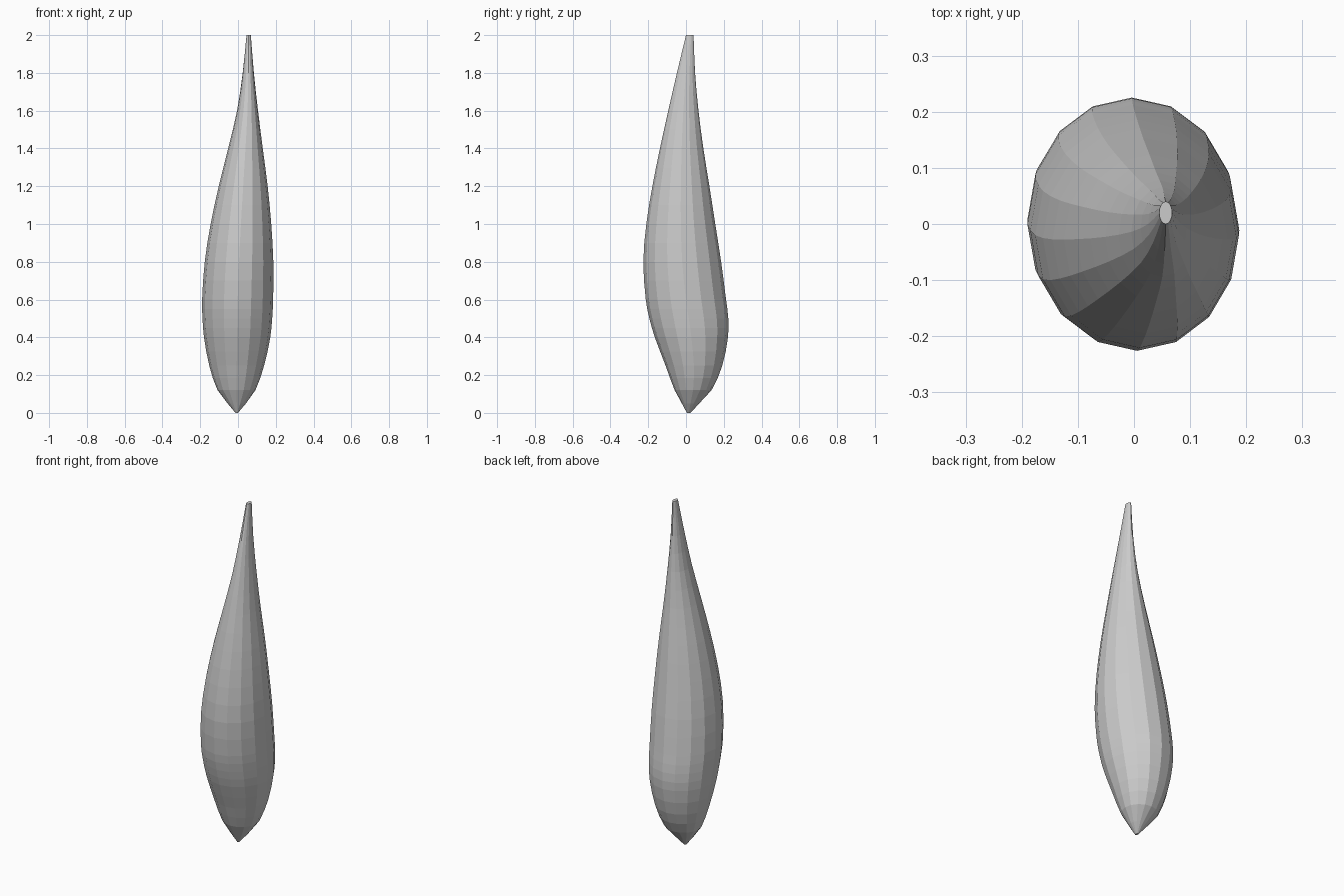
import bpy, bmesh, math

if "Cube" in bpy.data.objects:
    bpy.data.objects.remove(bpy.data.objects["Cube"])

SIDES = 16
# cross-sections: height, left x, right x, front y, back y
SECTIONS = [
    (0.00, -0.013, 0.000, 0.005, 0.024),
    (0.05, -0.055, 0.042, -0.022, 0.070),
    (0.12, -0.108, 0.092, -0.060, 0.135),
    (0.25, -0.152, 0.138, -0.108, 0.192),
    (0.40, -0.180, 0.171, -0.165, 0.222),
    (0.50, -0.188, 0.181, -0.194, 0.224),
    (0.60, -0.190, 0.186, -0.213, 0.212),
    (0.80, -0.176, 0.187, -0.226, 0.186),
    (1.00, -0.145, 0.176, -0.210, 0.155),
    (1.20, -0.102, 0.157, -0.178, 0.124),
    (1.40, -0.052, 0.131, -0.138, 0.092),
    (1.60, -0.005, 0.106, -0.094, 0.066),
    (1.80, 0.025, 0.084, -0.048, 0.048),
    (2.00, 0.045, 0.068, 0.000, 0.040),
]


def midpoint(i):
    """Smooth in-between section from the four neighbours."""
    a, b = SECTIONS[i], SECTIONS[i + 1]
    p, q = SECTIONS[max(i - 1, 0)], SECTIONS[min(i + 2, len(SECTIONS) - 1)]
    z = (a[0] + b[0]) / 2
    h = b[0] - a[0]
    out = [z]
    for k in range(1, 5):
        m0 = (b[k] - p[k]) / (b[0] - p[0])
        m1 = (q[k] - a[k]) / (q[0] - a[0])
        out.append((a[k] + b[k]) / 2 + h * (m0 - m1) / 8)
    return tuple(out)


rows = []
for i, s in enumerate(SECTIONS):
    rows.append(s)
    if 2 <= i < len(SECTIONS) - 1:
        rows.append(midpoint(i))

# leaning, tapered body lofted through elliptical rings
bm = bmesh.new()
rings = []
for z, x0, x1, y0, y1 in rows:
    ring = []
    for k in range(SIDES):
        t = 2 * math.pi * k / SIDES
        ring.append(bm.verts.new(((x0 + x1) / 2 + (x1 - x0) / 2 * math.cos(t),
                                  (y0 + y1) / 2 + (y1 - y0) / 2 * math.sin(t), z)))
    rings.append(ring)
for a, b in zip(rings, rings[1:]):
    for k in range(SIDES):
        n = (k + 1) % SIDES
        bm.faces.new((a[k], a[n], b[n], b[k]))
bm.faces.new(rings[0][::-1])
bm.faces.new(rings[-1])

mesh = bpy.data.meshes.new("tapered_body")
bm.to_mesh(mesh)
bm.free()
body = bpy.data.objects.new("tapered_body", mesh)
bpy.context.collection.objects.link(body)
